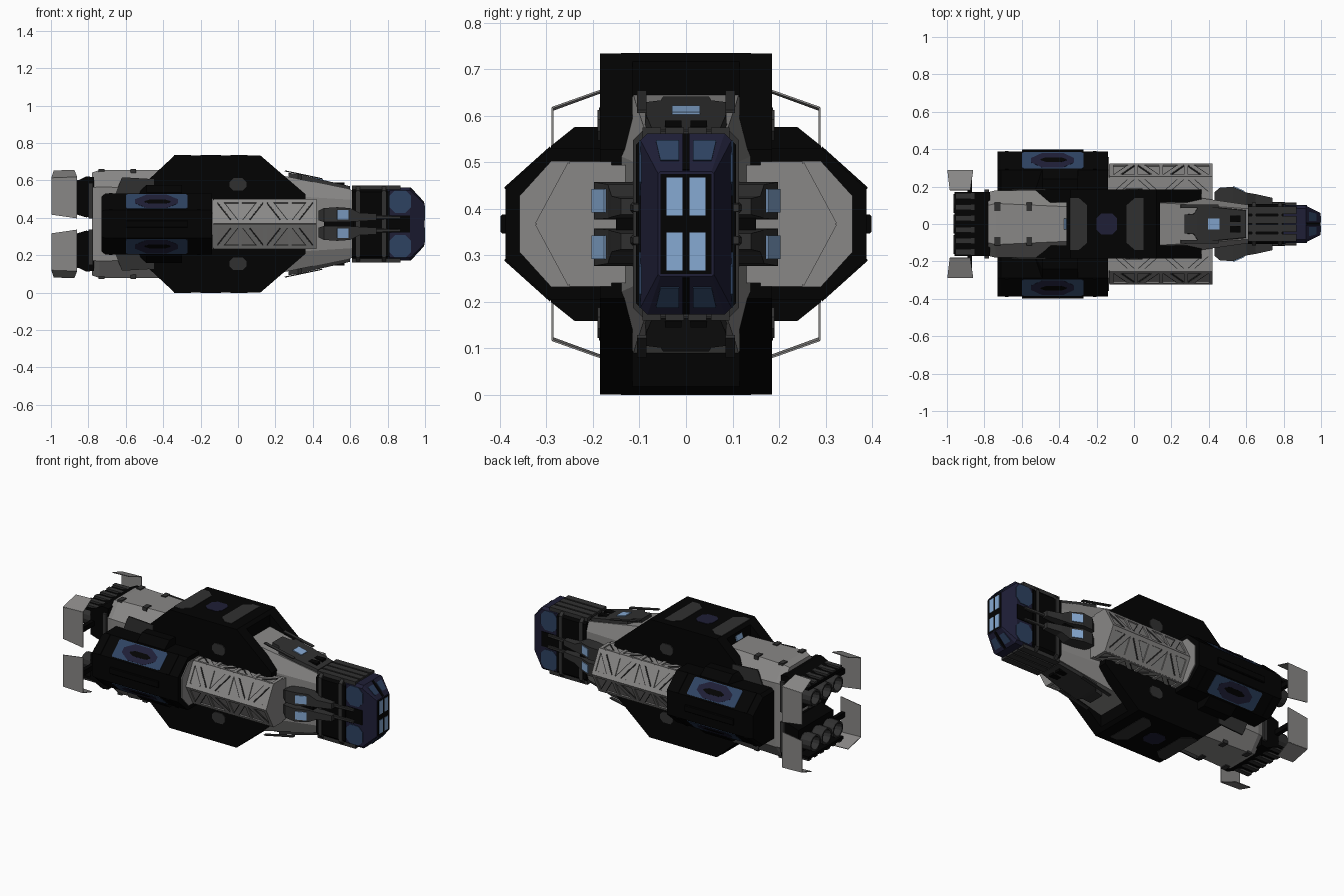
import bpy, bmesh, math
from mathutils import Vector

old = bpy.data.objects.get("Cube")
if old:
    bpy.data.objects.remove(old, do_unlink=True)

MID = 0.367          # height of the horizontal symmetry plane
BOTH = (1, -1)


def material(name, r, g, b):
    m = bpy.data.materials.new(name)
    m.diffuse_color = (r, g, b, 1)
    m.use_nodes = True
    node = m.node_tree.nodes["Principled BSDF"]
    node.inputs["Base Color"].default_value = (r, g, b, 1)
    node.inputs["Roughness"].default_value = 0.7
    return m


BLACK = material("black", .0008, .0008, .0008)
DARK = material("dark grey", .03, .03, .03)
LIGHT = material("light grey", .25, .245, .24)
NAVY = material("navy", .013, .013, .037)
STEEL = material("steel blue", .027, .055, .12)
GLASS = material("pale blue", .24, .4, .65)


def solid(name, sections, mat, ys=(1,), zs=(1,)):
    """Loft matching point loops, mirrored in y and about the middle height."""
    bm = bmesh.new()
    for sy in ys:
        for sz in zs:
            loops = [[bm.verts.new((x, sy * y, MID + sz * z)) for x, y, z in s] for s in sections]
            n = len(loops[0])
            for a, b in zip(loops, loops[1:]):
                for i in range(n):
                    j = (i + 1) % n
                    bm.faces.new((a[i], a[j], b[j], b[i]))
            bm.faces.new(loops[0][::-1])
            bm.faces.new(loops[-1])
    bmesh.ops.recalc_face_normals(bm, faces=bm.faces)
    me = bpy.data.meshes.new(name)
    bm.to_mesh(me)
    bm.free()
    me.materials.append(mat)
    ob = bpy.data.objects.new(name, me)
    bpy.context.collection.objects.link(ob)
    return ob


def plate(name, pts, mat, t=.008, ys=BOTH, zs=BOTH):
    """Thin sheet centred on a flat polygon."""
    p = [Vector(q) for q in pts]
    n = (p[1] - p[0]).cross(p[2] - p[0]).normalized() * t / 2
    return solid(name, [[q - n for q in p], [q + n for q in p]], mat, ys, zs)


def octagon(x, hy, hz, cy, cz, y=0, z=0):
    q = [(hy, hz - cz), (hy - cy, hz), (cy - hy, hz), (-hy, hz - cz)]
    q += [(-a, -b) for a, b in q]
    return [(x, y + a, z + b) for a, b in q]


def box(name, x, y, z, mat, ys=BOTH, zs=BOTH):
    """Box from ranges in x, y and z."""
    ring = [(y[0], z[0]), (y[1], z[0]), (y[1], z[1]), (y[0], z[1])]
    return solid(name, [[(a, b, c) for b, c in ring] for a in x], mat, ys, zs)


def on_slope(a, b):
    """Map (x, v) to the strip running from (y, z) point a to point b."""
    return lambda x, v: (x, a[0] + (b[0] - a[0]) * v, a[1] + (b[1] - a[1]) * v)


def oct_patch(face, x0, x1, v0, v1, cx, cv):
    q = [(x0 + cx, v0), (x1 - cx, v0), (x1, v0 + cv), (x1, v1 - cv),
         (x1 - cx, v1), (x0 + cx, v1), (x0, v1 - cv), (x0, v0 + cv)]
    return [face(x, v) for x, v in q]


# Central armoured body: two full cheeks around a shorter core, leaving notches fore and aft
def body(name, upper, y0, y1, ys):
    outline = upper + [(x, -z) for x, z in reversed(upper)]
    solid(name, [[(x, y, z) for x, z in outline] for y in (y0, y1)], BLACK, ys)


body("body_cheek", [(-.55, .17), (-.34, .366), (.12, .366), (.36, .16)], .115, .185, BOTH)
body("body_core", [(-.36, .347), (-.34, .366), (.12, .366), (.14, .349)], -.12, .12, (1,))
for name, wide, narrow in (("rear_deck_panel", -.342, -.25), ("front_deck_panel", .052, -.04)):
    inner = (wide + narrow) / 2
    plate(name, [(wide, -.14, .365), (inner, -.14, .365), (narrow, -.1, .365),
                 (narrow, .1, .365), (inner, .14, .365), (wide, .14, .365)], DARK, .006, (1,))
deck = lambda x, v: (x, v, .365)
plate("deck_hatch", oct_patch(deck, -.2, -.09, -.055, .055, .025, .025), NAVY, .006, (1,))
flank = lambda x, v: (x, .186, v)
plate("flank_hatch", oct_patch(flank, -.045, .045, .18, .245, .02, .02), DARK)
plate("rear_notch_window", [(-.37, -.03, .3), (-.37, .03, .3), (-.36, .03, .33), (-.36, -.03, .33)],
      GLASS, .008, (1,), (1,))

# Neck and rear hull
solid("neck_hull", [octagon(.1, .165, .285, .05, .12), octagon(.28, .15, .25, .045, .1),
                    octagon(.63, .1, .178, .02, .05)], LIGHT)
solid("rear_hull", [octagon(-.78, .17, .275, .07, .08), octagon(-.74, .18, .288, .07, .09),
                    octagon(-.3, .18, .288, .09, .1)], LIGHT)
for x in (-.73, -.56):
    box("hull_clips", (x - .015, x + .015), (.07, .115), (.27, .294), DARK)
box("hull_rear_collar", (-.8, -.775), (.08, .185), (.03, .22), DARK)
solid("pod_fairing", [octagon(-.53, .2, .17, .03, .03), octagon(-.49, .29, .208, .05, .04),
                      octagon(-.3, .29, .208, .05, .04)], BLACK)
plate("hull_cheek", [(-.66, .183, .15), (-.62, .183, .25), (-.45, .183, .24), (-.45, .183, .15)], DARK)


# Side pods with blue inset panels
def pod(x, k):
    return [(x, y, z * k) for y, z in ((.1, .163), (.29, .163), (.388, .075),
                                      (.388, -.075), (.29, -.163), (.1, -.163))]


solid("side_pod", [pod(-.73, .9), pod(-.71, 1), pod(-.14, 1)], BLACK, BOTH)
solid("pod_rail", [octagon(-.6, .01, .02, .004, .004, .389), octagon(-.27, .01, .02, .004, .004, .389)], BLACK, BOTH)
pod_face = on_slope((.29, .163), (.388, .075))
plate("pod_panel", oct_patch(pod_face, -.6, -.27, .06, .94, .01, .05), STEEL, .005)
plate("pod_panel_patch", oct_patch(pod_face, -.55, -.32, .1, .9, .06, .28), NAVY, .007)
plate("pod_panel_slot", oct_patch(pod_face, -.5, -.36, .4, .65, .03, .1), BLACK, .009)
for x in (-.69, -.22):
    plate("pod_band", [pod_face(x, 0), pod_face(x + .02, 0), pod_face(x + .02, 1), pod_face(x, 1)], BLACK, .009)
cap = [(.12, .135), (.29, .135), (.358, .06), (.358, -.06), (.29, -.135), (.12, -.135)]
plate("pod_front_cap", [(-.138, y, z) for y, z in cap], LIGHT, .008, BOTH, (1,))

# Cargo trusses: pale core, raised frame, and a dark seam under each brace
core = [(.1, .127), (.249, .127), (.318, 0), (.249, -.127), (.1, -.127)]
solid("truss_core", [[(x, y, z) for y, z in core] for x in (-.14, .42)], LIGHT, BOTH)
BAY = .1375
for a, b in (((.25, .13), (.32, 0)), ((.16, .13), (.25, .13))):
    face = on_slope(a, b)

    def bar(name, mat, t, *xv):
        plate(name, [face(x, v) for x, v in xv], mat, t)

    for v in (0, .86):
        bar("truss_rail", LIGHT, .009, (-.13, v), (.42, v), (.42, v + .14), (-.13, v + .14))
    for i in range(5):
        x = -.13 + (BAY - .005) * i
        bar("truss_post", LIGHT, .009, (x, 0), (x + .02, 0), (x + .02, 1), (x, 1))
        if i < 4:
            l, r = x + .018, x + BAY - .004
            if i % 2:
                l, r = r, l
            s = 1 if l < r else -1
            bar("truss_brace_seam", DARK, .007, (l, .14), (l + .042 * s, .14), (r, .86), (r - .042 * s, .86))
            bar("truss_brace", LIGHT, .009, (l + .006 * s, .14), (l + .036 * s, .14),
                (r - .006 * s, .86), (r - .036 * s, .86))

# Head block, bands and pipes
solid("head_block", [octagon(.61, .108, .19, .02, .02), octagon(.81, .108, .19, .02, .02)], BLACK)
for x in (.63, .77):
    solid("head_band", [octagon(x, .114, .2, .02, .02), octagon(x + .022, .114, .2, .02, .02)], DARK)
for y in (.0, .05):
    box("head_top_ridge", (.61, .87), (y + .004, y + .044), (.18, .207), DARK)
solid("head_side_pipe", [octagon(.6, .012, .014, .005, .005, .112, .035),
                         octagon(.87, .008, .008, .003, .003, .106, .035)], DARK, BOTH, BOTH)
solid("cockpit", [octagon(.8, .098, .195, .015, .015), octagon(.92, .098, .195, .015, .015),
                  octagon(.996, .06, .113, .005, .005)], NAVY)
side = lambda x, v: (x, .098, v)
plate("cockpit_side_panel", oct_patch(side, .81, .925, .06, .18, .03, .03), STEEL, .006)
plate("cockpit_side_strip", [side(.8, -.045), side(.92, -.045), side(.92, .045), side(.8, .045)],
      BLACK, .008, BOTH, (1,))
brow = lambda x, v: (x, v, .195 - (x - .92) * .082 / .076)
plate("cockpit_brow_panel", [brow(.935, .015), brow(.935, .065), brow(.975, .055), brow(.975, .015)], STEEL, .005)
plate("cockpit_brow_strip", [brow(.922, -.008), brow(.922, .008), brow(.994, .008), brow(.994, -.008)],
      BLACK, .006, (1,))
front = lambda y, z: (.995, y, z)
plate("cockpit_frame", [front(-.055, -.108), front(.055, -.108), front(.055, .108), front(-.055, .108)],
      BLACK, .004, (1,), (1,))
plate("cockpit_window", [front(.008, .018), front(.042, .018), front(.042, .1), front(.008, .1)], GLASS, .009)

# Side equipment beside the neck
solid("side_equipment", [[(x, y, z) for y, z in ((.07, a), (w, a), (w, b), (.07, b))]
                         for x, w, a, b in ((.43, .17, .02, .07), (.46, .195, .01, .085), (.53, .198, .01, .09),
                                            (.6, .168, .012, .085), (.65, .16, .015, .06), (.74, .14, .02, .055))],
      DARK, BOTH, BOTH)
plate("side_window", [(.53, .199, .025), (.59, .173, .025), (.59, .173, .075), (.53, .199, .075)], GLASS)
box("side_equipment_spine", (.46, .62), (.08, .15), (-.02, .02), BLACK, BOTH, (1,))

# Equipment on the neck slopes, above and below
solid("neck_equipment", [[(x, y, z) for y, z in ((-w, .15), (w, .15), (w * .9, h), (-w * .9, h))]
                         for x, w, h in ((.27, .055, .274), (.32, .06, .266), (.34, .095, .262),
                                         (.46, .095, .234), (.6, .08, .202))], DARK, (1,), BOTH)
plate("neck_window", [(.395, -.03, .25), (.395, .03, .25), (.455, .03, .236), (.455, -.03, .236)],
      GLASS, .009, (1,), (1,))
box("neck_vent", (.49, .57), (.01, .045), (.2, .222), BLACK)
plate("neck_rail", [(.25, .085, .284), (.25, .105, .284), (.45, .105, .242), (.45, .085, .242)], DARK, .006)

# Engine banks, nozzles and shrouds
solid("engine_block", [[(x, y, z) for y, z in ((-.17, a), (.17, a), (.17, b), (-.17, b))]
                       for x, a, b in ((-.89, .06, .22), (-.86, .05, .23), (-.81, .035, .255), (-.77, .05, .25))],
      BLACK, (1,), BOTH)
box("engine_roof", (-.96, -.86), (-.17, .17), (.205, .222), BLACK, (1,))
for i in range(6):
    y = -.165 + .06 * i
    box("engine_rib", (-.955, -.84), (y, y + .03), (.215, .234), DARK, (1,))


def disc(x, r, y, z):
    return [(x, y + r * math.cos(math.tau * i / 12), z + r * math.sin(math.tau * i / 12)) for i in range(12)]


for y in (-.11, 0, .11):
    c = (y, .14)
    solid("nozzle", [disc(-.86, .035, *c), disc(-.9, .052, *c), disc(-.965, .05, *c),
                     disc(-.965, .04, *c), disc(-.92, .03, *c)], DARK, (1,), BOTH)
    solid("nozzle_core", [disc(-.915, .03, *c), disc(-.925, .028, *c)], BLACK, (1,), BOTH)
    solid("nozzle_glow", [disc(-.92, .014, *c), disc(-.935, .012, *c)], STEEL, (1,), BOTH)
plate("shroud_side", [(-.998, .287, .05), (-.86, .287, .03), (-.86, .287, .25), (-.998, .287, .245)], LIGHT, .004)
plate("shroud_top", [(-.998, .287, .245), (-.86, .287, .25), (-.875, .18, .288), (-.985, .18, .284)], LIGHT, .004)
box("shroud_arm", (-.89, -.865), (.15, .286), (.12, .15), BLACK)
